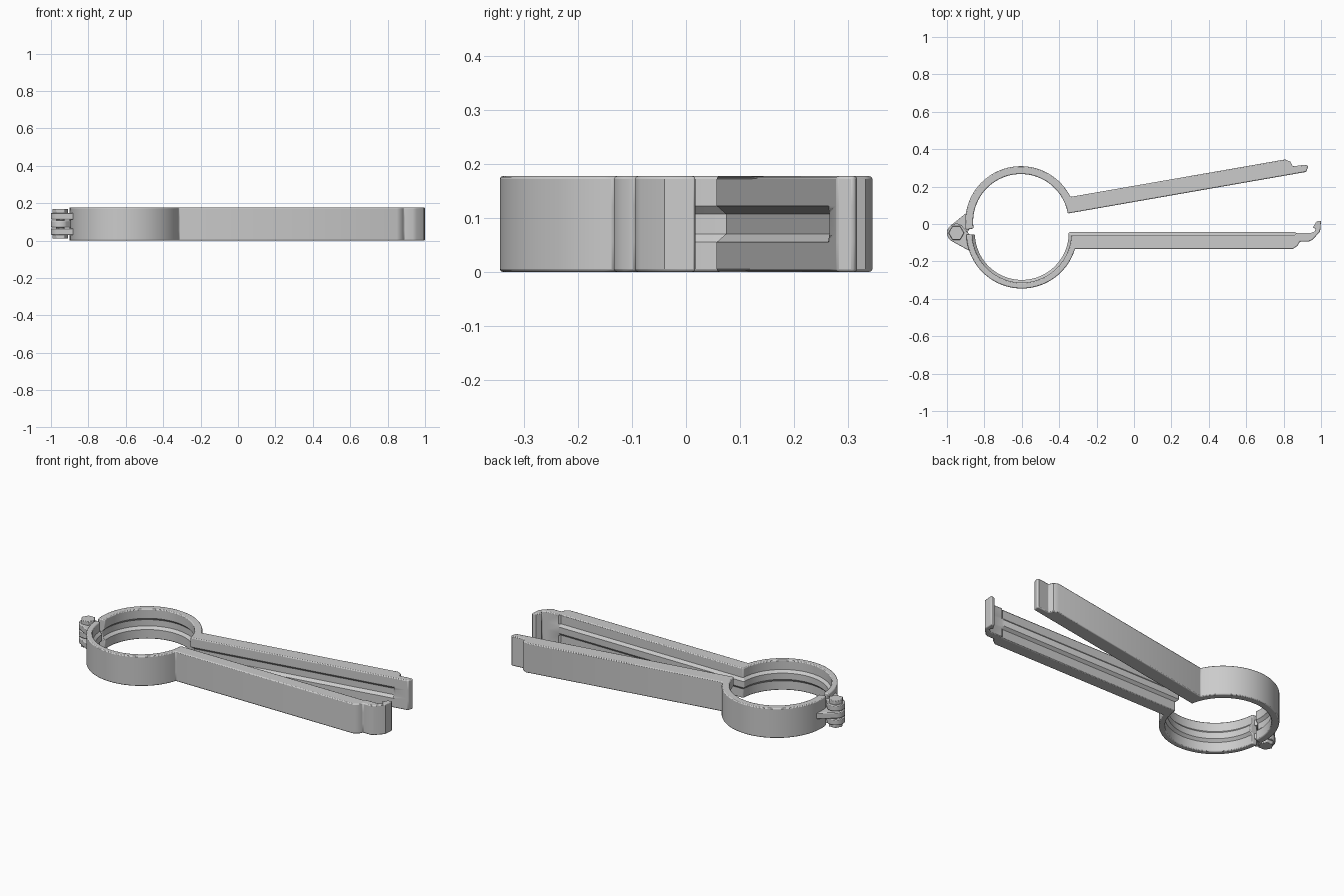
import bpy
import bmesh
from math import asin, cos, sin, pi, radians
from mathutils import Matrix

if "Cube" in bpy.data.objects:
    bpy.data.objects.remove(bpy.data.objects["Cube"], do_unlink=True)

HEIGHT = 0.177
OUTER, INNER, CENTRE = 0.297, 0.255, 0.35   # ring radii, distance from hinge pin
ARM_DEPTH, GAP = 0.085, 0.008

# Both jaws are drawn from the hinge pin along +x
PIN = Matrix.Translation((-0.95, -0.048, 0))
BACK = PIN @ Matrix.Rotation(radians(9.9), 4, 'Z')
FRONT = PIN @ Matrix.Diagonal((1, -1, 1, 1))


def arc(cx, radius, start, end, steps):
    angles = [start + (end - start) * i / steps for i in range(steps + 1)]
    return [(cx + radius * cos(a), radius * sin(a)) for a in angles]


def loft(name, layers, matrix, bevel=0.0):
    """Join matching outlines, given as (z, points), into a closed solid."""
    bm = bmesh.new()
    rings = [[bm.verts.new((x, y, z)) for x, y in pts] for z, pts in layers]
    for low, high in zip(rings, rings[1:]):
        for i in range(len(low)):
            j = (i + 1) % len(low)
            bm.faces.new((low[i], low[j], high[j], high[i]))
    bm.faces.new(rings[0][::-1])
    bm.faces.new(rings[-1])
    bm.transform(matrix)
    bmesh.ops.recalc_face_normals(bm, faces=bm.faces[:])
    mesh = bpy.data.meshes.new(name)
    bm.to_mesh(mesh)
    bm.free()
    obj = bpy.data.objects.new(name, mesh)
    bpy.context.collection.objects.link(obj)
    if bevel:
        mod = obj.modifiers.new("soft_edges", 'BEVEL')
        mod.width, mod.segments = bevel, 2
        mod.limit_method, mod.angle_limit = 'ANGLE', radians(50)
    bpy.ops.object.select_all(action='DESELECT')
    obj.select_set(True)
    bpy.context.view_layer.objects.active = obj
    bpy.ops.object.shade_smooth_by_angle(angle=radians(35))
    return obj


def jaw_outline(offset, tip):
    """Half ring and arm; offset moves the gripping face outward."""
    r = INNER + offset
    outer = arc(CENTRE, OUTER, pi - asin(GAP / OUTER), asin(ARM_DEPTH / OUTER), 40)
    inner = arc(CENTRE, r, asin(offset / r), pi - asin(GAP / r), 40)
    end = [(1.80, ARM_DEPTH), (1.825, 0.068)]
    return outer + end + tip + [(1.82, 0), (1.81, offset)] + inner


def jaw(name, tip, face, band, matrix):
    """Jaw whose gripping face has a band along its middle height."""
    levels = [(0, face), (0.055, face), (0.07, band),
              (0.107, band), (0.122, face), (HEIGHT, face)]
    loft(name, [(z, jaw_outline(d, tip)) for z, d in levels], matrix, 0.005)


# Back jaw with a groove and a plain tip
plain_tip = [(1.832, 0.042), (1.905, 0.038), (1.915, 0.03), (1.90, 0)]
jaw("back_jaw", plain_tip, 0.0, 0.015, BACK)

# Front jaw with a matching ridge and a catch hook
hook_tip = [(1.837, 0.046), (1.885, 0.046), (1.905, 0.036), (1.945, -0.008),
            (1.95, -0.066), (1.926, -0.062), (1.906, -0.03), (1.92, -0.022),
            (1.92, -0.01), (1.895, 0)]
jaw("front_jaw", hook_tip, 0.01, -0.004, FRONT)

# Interleaved hinge knuckles
knuckle = arc(0, 0.05, radians(115), radians(300), 18) + [(0.075, 0.011), (0.087, 0.105)]
for name, low, high, matrix in [("front_knuckle_bottom", 0.03, 0.065, FRONT),
                                ("back_knuckle", 0.071, 0.107, BACK),
                                ("front_knuckle_top", 0.113, 0.148, FRONT)]:
    loft(name, [(low, knuckle), (high, knuckle)], matrix, 0.004)

# Hinge bolt
for name, radius, sides, low, high in [("hinge_pin", 0.022, 24, 0.02, 0.16),
                                       ("bolt_head", 0.042, 6, 0.145, 0.17),
                                       ("bolt_nut", 0.042, 6, 0.01, 0.033)]:
    outline = arc(0, radius, 0, 2 * pi, sides)[:-1]
    loft(name, [(low, outline), (high, outline)], PIN, 0.003)
